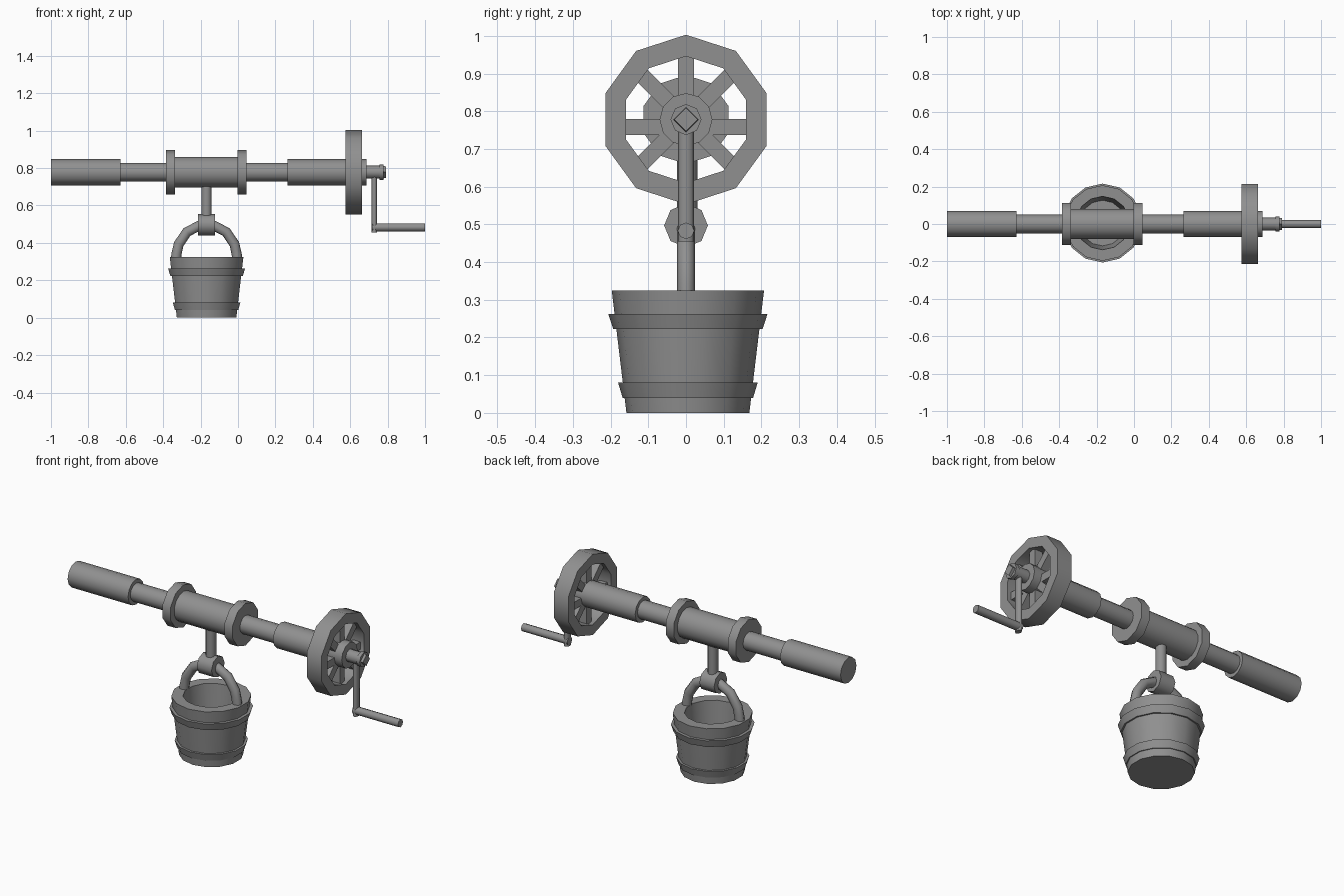
import bpy, bmesh, math
from mathutils import Vector, Matrix

if "Cube" in bpy.data.objects:
    bpy.data.objects.remove(bpy.data.objects["Cube"])

AXIS_Z = 0.778   # height of the shaft axis
BUCKET_X, BUCKET_Y = -0.168, 0.005

grey = bpy.data.materials.new("dark_grey")
grey.diffuse_color = (0.28, 0.28, 0.28, 1)
grey.use_nodes = True
grey.node_tree.nodes["Principled BSDF"].inputs["Base Color"].default_value = grey.diffuse_color


def finish(name, bm):
    bmesh.ops.remove_doubles(bm, verts=bm.verts, dist=1e-5)
    bmesh.ops.recalc_face_normals(bm, faces=bm.faces)
    me = bpy.data.meshes.new(name)
    bm.to_mesh(me)
    bm.free()
    me.materials.append(grey)
    ob = bpy.data.objects.new(name, me)
    bpy.context.collection.objects.link(ob)
    bpy.ops.object.select_all(action='DESELECT')
    ob.select_set(True)
    bpy.context.view_layer.objects.active = ob
    bpy.ops.object.shade_smooth_by_angle(angle=math.radians(50))
    return ob


def lathe(name, profile, n, along='X', origin=(0, 0, AXIS_Z), closed=False):
    """Spin (position, radius) pairs around an axis; cap the ends unless closed."""
    bm = bmesh.new()
    rings = []
    for p, r in profile:
        ring = []
        for i in range(n):
            a = 2 * math.pi * i / n
            u, v = r * math.sin(a), r * math.cos(a)
            co = (p, u, v) if along == 'X' else (u, v, p)
            ring.append(bm.verts.new(Vector(co) + Vector(origin)))
        rings.append(ring)
    pairs = list(zip(rings, rings[1:]))
    if closed:
        pairs.append((rings[-1], rings[0]))
    else:
        bm.faces.new(rings[0])
        bm.faces.new(rings[-1])
    for a, b in pairs:
        for i in range(n):
            j = (i + 1) % n
            bm.faces.new((a[i], a[j], b[j], b[i]))
    return finish(name, bm)


def box(name, centre, size, turn=Matrix()):
    bm = bmesh.new()
    bmesh.ops.create_cube(bm, size=1, matrix=Matrix.Translation(centre) @ turn
                          @ Matrix.Diagonal((*size, 1)))
    return finish(name, bm)


# Stepped shaft
lathe("shaft", [(-1, .07), (-.628, .07), (-.628, .05), (.264, .05),
                (.264, .07), (.687, .07)], 12)

# Rope drum with two end flanges
lathe("drum", [(-.35, .082), (.0, .082)], 14)
for side, x in (("left", -.386), ("right", -.004)):
    lathe(side + "_flange", [(x, .118), (x + .05, .118)], 10)

# Spoked wheel
lathe("wheel_rim", [(.574, .225), (.664, .225), (.664, .168), (.574, .168)], 10, closed=True)
for k in range(4):
    z = AXIS_Z - (.02 if k == 2 else 0)
    box(f"wheel_spoke_{k + 1}", (.619, 0, z), (.045, .042, .335),
        Matrix.Rotation(k * math.pi / 4, 4, 'X'))

# Crank: axle pin, nut, square tip, arm and grip
lathe("crank_pin", [(.68, .035), (.76, .035)], 8)
lathe("crank_nut", [(.757, .041), (.777, .041)], 8)
lathe("crank_tip", [(.77, .034), (.791, .031)], 4)
lathe("crank_arm", [(.455, .021), (.755, .021)], 8, 'Z', (.729, 0, 0)).name = "crank_arm"
arm = bpy.data.objects["crank_arm"]
for v in arm.data.vertices:                      # flatten the arm slightly
    v.co.x = .729 + (v.co.x - .729) * .68
lathe("crank_grip", [(.716, .022), (1, .022)], 8, origin=(0, 0, .483))

# Rope and the knot that holds the bucket handle
lathe("rope", [(.50, .027), (.72, .027)], 12, 'Z', (BUCKET_X, .003, 0))
lathe("knot", [(-.213, .058), (-.123, .058)], 8, origin=(0, 0, .497))

# Bucket with two flared hoops
lathe("bucket", [(0, .163), (.325, .202), (.325, .143), (.05, .122)], 14, 'Z',
      (BUCKET_X, BUCKET_Y, 0))
for name, z0, z1, r0, r1 in (("lower_hoop", .04, .08, .173, .185),
                             ("upper_hoop", .222, .262, .198, .211)):
    lathe(name, [(z0, r0), (z1, r1), (z1, .16), (z0, .16)], 14, 'Z',
          (BUCKET_X, BUCKET_Y, 0), closed=True)

# Arched bucket handle swept along a mirrored path
half = [(-.165, .30), (-.161, .34), (-.149, .393), (-.105, .458), (-.04, .492)]
path = half + [(-x, z) for x, z in reversed(half)]
bm = bmesh.new()
rings = []
for i, (x, z) in enumerate(path):
    a, b = path[max(i - 1, 0)], path[min(i + 1, len(path) - 1)]
    t = Vector((b[0] - a[0], 0, b[1] - a[1])).normalized()
    side = Vector((-t.z, 0, t.x))
    rings.append([bm.verts.new(Vector((BUCKET_X + x, 0, z))
                               + side * .027 * math.cos(k * math.pi / 4)
                               + Vector((0, .024 * math.sin(k * math.pi / 4), 0)))
                  for k in range(8)])
for a, b in zip(rings, rings[1:]):
    for k in range(8):
        j = (k + 1) % 8
        bm.faces.new((a[k], a[j], b[j], b[k]))
bm.faces.new(rings[0])
bm.faces.new(rings[-1])
finish("bucket_handle", bm)
